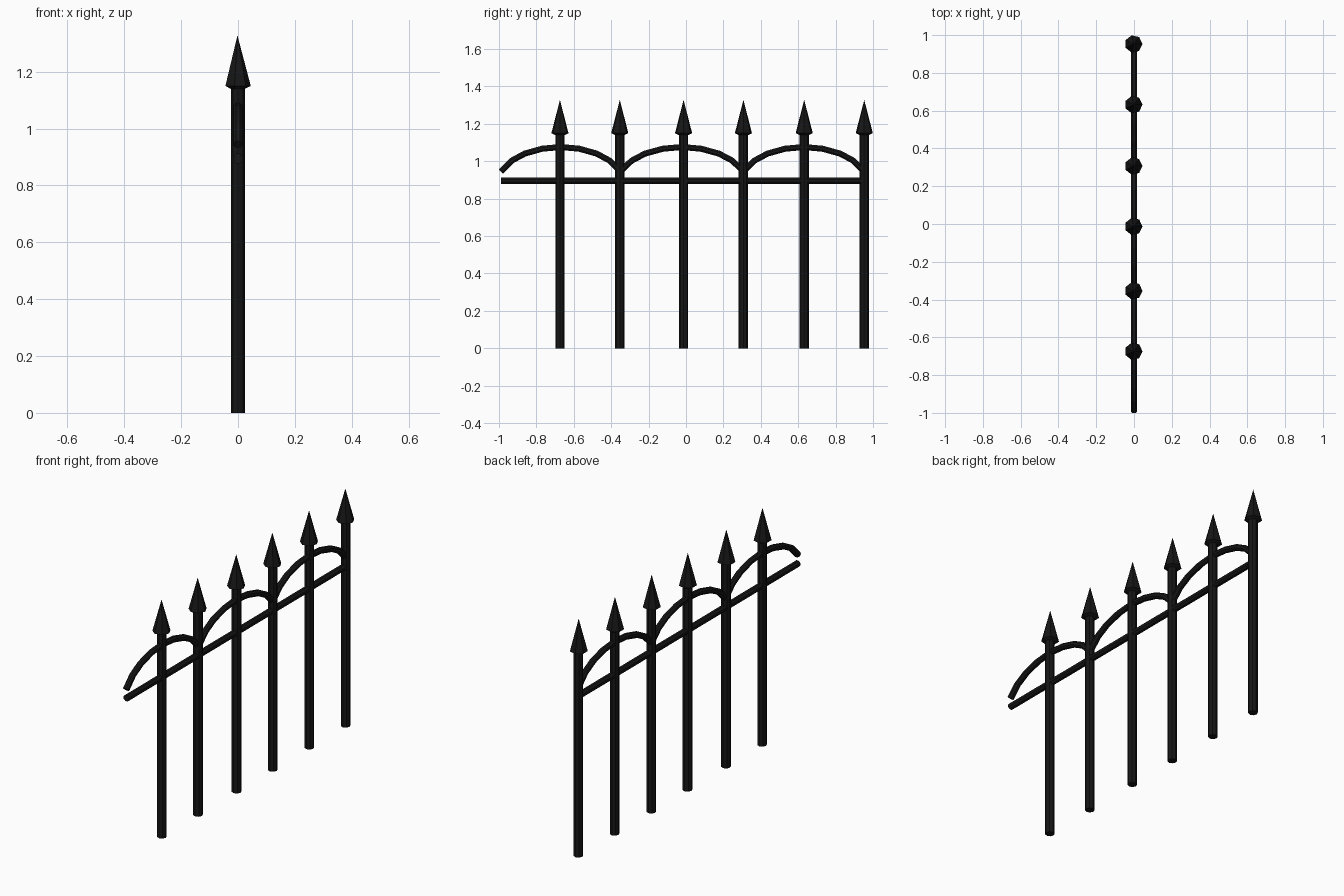
import bpy, math
from mathutils import Vector

if "Cube" in bpy.data.objects:
    bpy.data.objects.remove(bpy.data.objects["Cube"])

iron = bpy.data.materials.new("black_iron")
iron.diffuse_color = (0.008, 0.008, 0.008, 1)
iron.use_nodes = True
iron.node_tree.nodes["Principled BSDF"].inputs["Base Color"].default_value = iron.diffuse_color


def make(name, rings):
    """Skin a list of equal-sided rings; a one-point ring makes a tip."""
    verts, faces, starts = [], [], []
    for r in rings:
        starts.append(len(verts))
        verts += r
    for a, b, s, t in zip(rings, rings[1:], starts, starts[1:]):
        n = len(a)
        for i in range(n):
            j = (i + 1) % n
            if len(b) == 1:
                faces.append((s + i, s + j, t))
            else:
                faces.append((s + i, s + j, t + j, t + i))
    faces.append(tuple(reversed(range(len(rings[0])))))
    if len(rings[-1]) > 1:
        faces.append(tuple(range(starts[-1], len(verts))))
    me = bpy.data.meshes.new(name)
    me.from_pydata(verts, [], faces)
    me.materials.append(iron)
    ob = bpy.data.objects.new(name, me)
    bpy.context.collection.objects.link(ob)
    return ob


def disc(x, y, z, r, n):
    return [(x + r * math.cos(math.tau * i / n), y + r * math.sin(math.tau * i / n), z)
            for i in range(n)]


def tube(name, path, r, n=8):
    """Round bar following (y, z) points in the x = 0 plane."""
    rings = []
    for k, (y, z) in enumerate(path):
        p, q = path[max(k - 1, 0)], path[min(k + 1, len(path) - 1)]
        d = Vector((q[0] - p[0], q[1] - p[1])).normalized()
        ring = []
        for i in range(n):
            a = math.tau * (i + 0.5) / n
            c, s = r * math.cos(a), r * math.sin(a)
            ring.append((-c, y - d.y * s, z + d.x * s))
        rings.append(ring)
    return make(name, rings)


# Upright posts with seven-sided spear heads
for y in (-0.674, -0.354, -0.013, 0.307, 0.632, 0.953):
    make("post", [disc(0, y, 0, 0.025, 8), disc(0, y, 1.16, 0.025, 8)])
    make("spear_head", [disc(-0.002, y, 1.14, 0.026, 7),
                        disc(-0.002, y, 1.15, 0.047, 7),
                        [(-0.002, y, 1.328)]])

# Straight horizontal rail
tube("rail", [(-0.988, 0.895), (0.953, 0.895)], 0.0185)

# Three arches, each spanning two post gaps
half = [(1.0, 0.945), (0.82, 1.003), (0.6, 1.041), (0.31, 1.067)]
for y0, y1 in ((-0.99, -0.35), (-0.35, 0.307), (0.307, 0.953)):
    mid, w = (y0 + y1) / 2, (y1 - y0) / 2
    path = [(mid - w * t, z) for t, z in half] + [(mid, 1.076)]
    path += [(mid + w * t, z) for t, z in reversed(half)]
    tube("arch", path, 0.0175)
